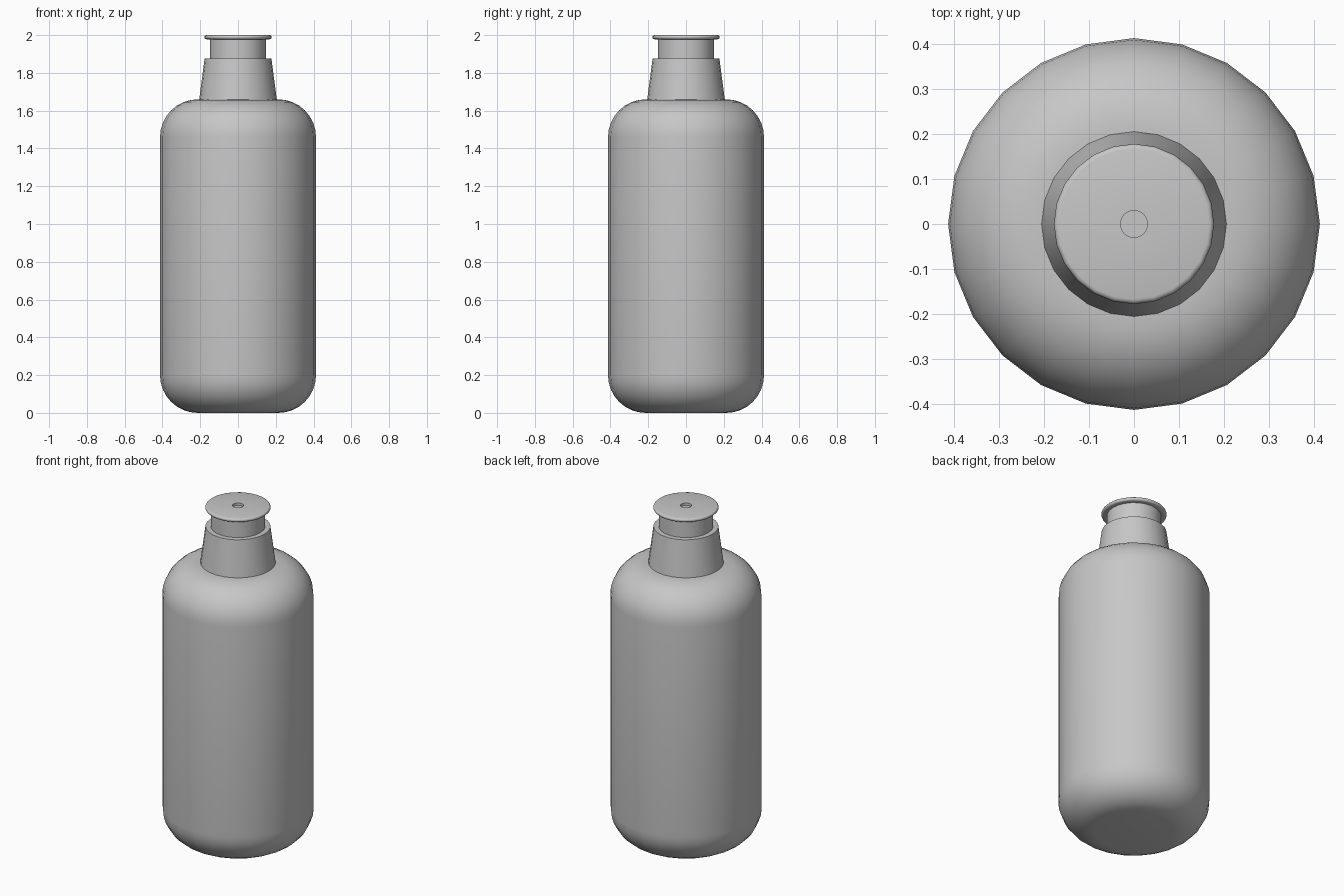
import bpy, bmesh, math

cube = bpy.data.objects.get("Cube")
if cube:
    bpy.data.objects.remove(cube, do_unlink=True)

SEGMENTS = 24

# One plain grey plastic
grey = bpy.data.materials.new("grey plastic")
grey.use_nodes = True
colour = (0.57, 0.57, 0.57, 1.0)
grey.diffuse_color = colour
grey.node_tree.nodes["Principled BSDF"].inputs["Base Color"].default_value = colour


def arc(cx, cz, r, start, end, steps):
    """Profile points along a circular arc, angles in degrees."""
    angles = [math.radians(start + (end - start) * i / steps) for i in range(steps + 1)]
    return [(cx + r * math.cos(a), cz + r * math.sin(a)) for a in angles]


def lathe(name, profile):
    """Revolve a bottom-to-top (radius, z) profile and cap its open ends."""
    bm = bmesh.new()
    rings = []
    for r, z in profile:
        rings.append([bm.verts.new((r * math.cos(2 * math.pi * i / SEGMENTS),
                                    r * math.sin(2 * math.pi * i / SEGMENTS), z))
                      for i in range(SEGMENTS)])
    for low, high in zip(rings, rings[1:]):
        for i in range(SEGMENTS):
            j = (i + 1) % SEGMENTS
            bm.faces.new((low[i], low[j], high[j], high[i]))
    bm.faces.new(rings[0][::-1])
    bm.faces.new(rings[-1])
    mesh = bpy.data.meshes.new(name)
    bm.to_mesh(mesh)
    bm.free()
    mesh.materials.append(grey)
    obj = bpy.data.objects.new(name, mesh)
    bpy.context.collection.objects.link(obj)
    bpy.ops.object.select_all(action="DESELECT")
    obj.select_set(True)
    bpy.context.view_layer.objects.active = obj
    bpy.ops.object.shade_smooth_by_angle(angle=math.radians(32))
    return obj


# Bottle body with rounded base and shoulder
lathe("bottle_body",
      arc(0.213, 0.20, 0.20, -90, 0, 8) + arc(0.213, 1.46, 0.20, 0, 90, 8))

# Tapered collar on the shoulder
lathe("cap_collar", [(0.206, 1.655), (0.177, 1.875)])

# Straight spout
lathe("spout", [(0.148, 1.86), (0.148, 1.985)])

# Thin round-edged lip with a small blind hole in the middle
lathe("spout_lip",
      [(0.148, 1.978)] + arc(0.167, 1.989, 0.011, -90, 90, 6)
      + [(0.03, 2.0), (0.03, 1.982)])
